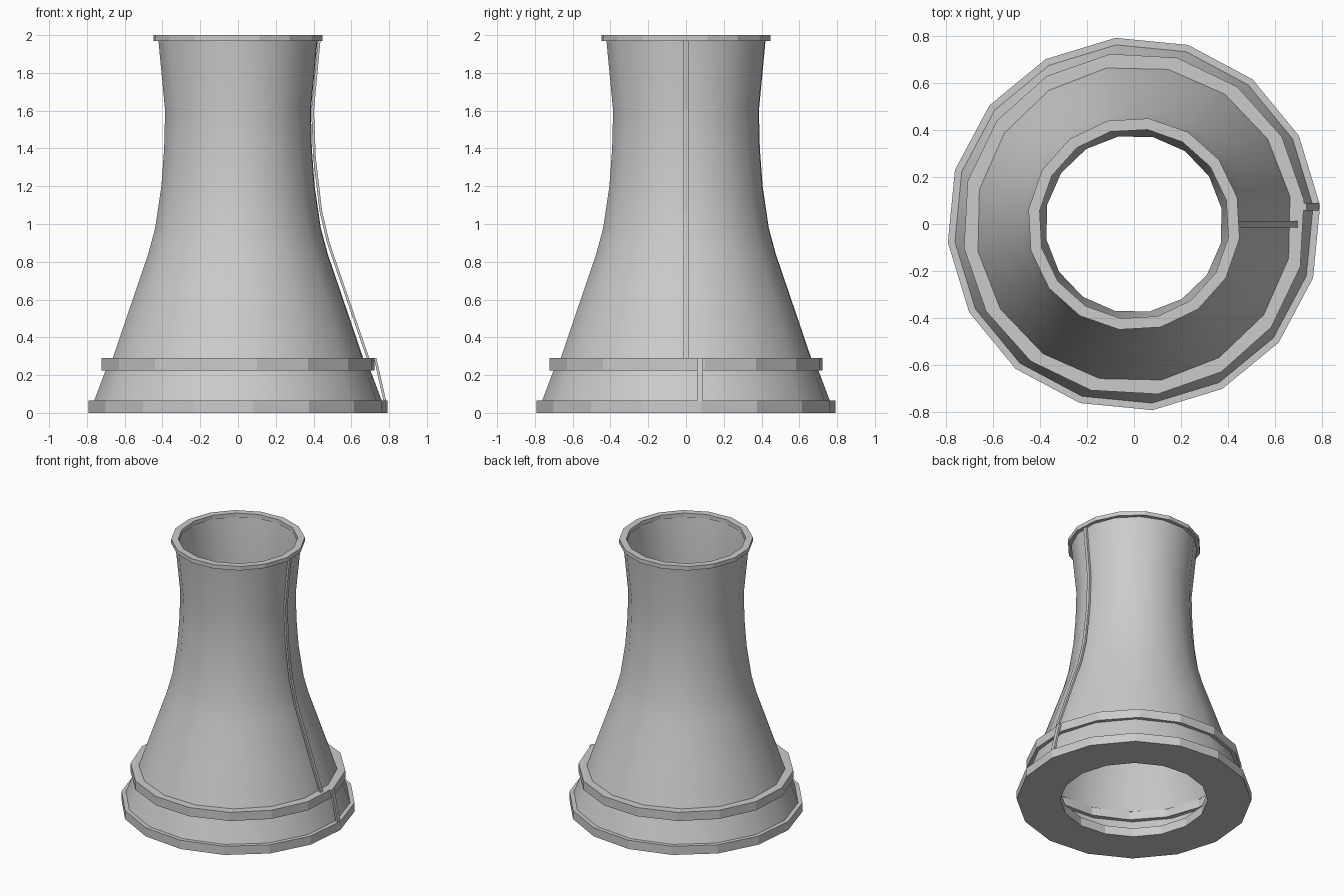
import bpy, bmesh, math

if "Cube" in bpy.data.objects:
    bpy.data.objects.remove(bpy.data.objects["Cube"])

SIDES = 16

def revolve(name, profile, turn=0.0, smooth=False):
    """Spin a closed (radius, z) profile about the z axis."""
    bm = bmesh.new()
    rings = []
    for i in range(SIDES):
        a = math.radians(turn) + 2 * math.pi * i / SIDES
        rings.append([bm.verts.new((r * math.cos(a), r * math.sin(a), z)) for r, z in profile])
    n = len(profile)
    for i in range(SIDES):
        p, q = rings[i], rings[(i + 1) % SIDES]
        for j in range(n):
            k = (j + 1) % n
            bm.faces.new((p[j], q[j], q[k], p[k]))
    return finish(name, bm, smooth)

def strip(name, path, y0, y1, depth):
    """Thin ladder strip following an (x, z) path on the +x side."""
    bm = bmesh.new()
    rows = [[bm.verts.new(c) for c in ((x, y0, z), (x, y1, z), (x - depth, y1, z), (x - depth, y0, z))]
            for x, z in path]
    for a, b in zip(rows, rows[1:]):
        for j in range(4):
            k = (j + 1) % 4
            bm.faces.new((a[j], a[k], b[k], b[j]))
    bm.faces.new(rows[0])
    bm.faces.new(rows[-1])
    return finish(name, bm, False)

def finish(name, bm, smooth):
    bmesh.ops.recalc_face_normals(bm, faces=bm.faces)
    mesh = bpy.data.meshes.new(name)
    bm.to_mesh(mesh)
    bm.free()
    obj = bpy.data.objects.new(name, mesh)
    bpy.context.collection.objects.link(obj)
    if smooth:
        bpy.ops.object.select_all(action='DESELECT')
        obj.select_set(True)
        bpy.context.view_layer.objects.active = obj
        bpy.ops.object.shade_smooth_by_angle(angle=math.radians(40))
    return obj

def band(r_in, r_out, z0, z1):
    return [(r_in, z0), (r_out, z0), (r_out, z1), (r_in, z1)]

def wall(outer, thickness=0.014):
    return outer + [(r - thickness, z) for r, z in reversed(outer)]

# base plate, middle walkway and top rim
revolve("base_plate", band(0.50, 0.795, 0.0, 0.065), 5.7)
revolve("middle_walkway", band(0.66, 0.73, 0.225, 0.29), 8)
revolve("top_rim", band(0.405, 0.453, 1.97, 2.0), 14.5)

# flared skirt and waisted chimney shell
revolve("skirt", wall([(0.765, 0.065), (0.703, 0.23)]), 5.7, True)
revolve("tower_shell", wall([(0.675, 0.285), (0.58, 0.56), (0.483, 0.84), (0.445, 0.98),
                             (0.412, 1.2), (0.397, 1.4), (0.392, 1.6), (0.428, 1.975)]), 10, True)

# vertical access strips on the right side
strip("upper_ladder", [(0.695, 0.29), (0.485, 0.9), (0.445, 1.07), (0.412, 1.35),
                       (0.402, 1.6), (0.437, 1.975)], -0.014, 0.012, 0.014)
strip("lower_ladder", [(0.785, 0.06), (0.733, 0.29)], 0.058, 0.09, 0.014)
